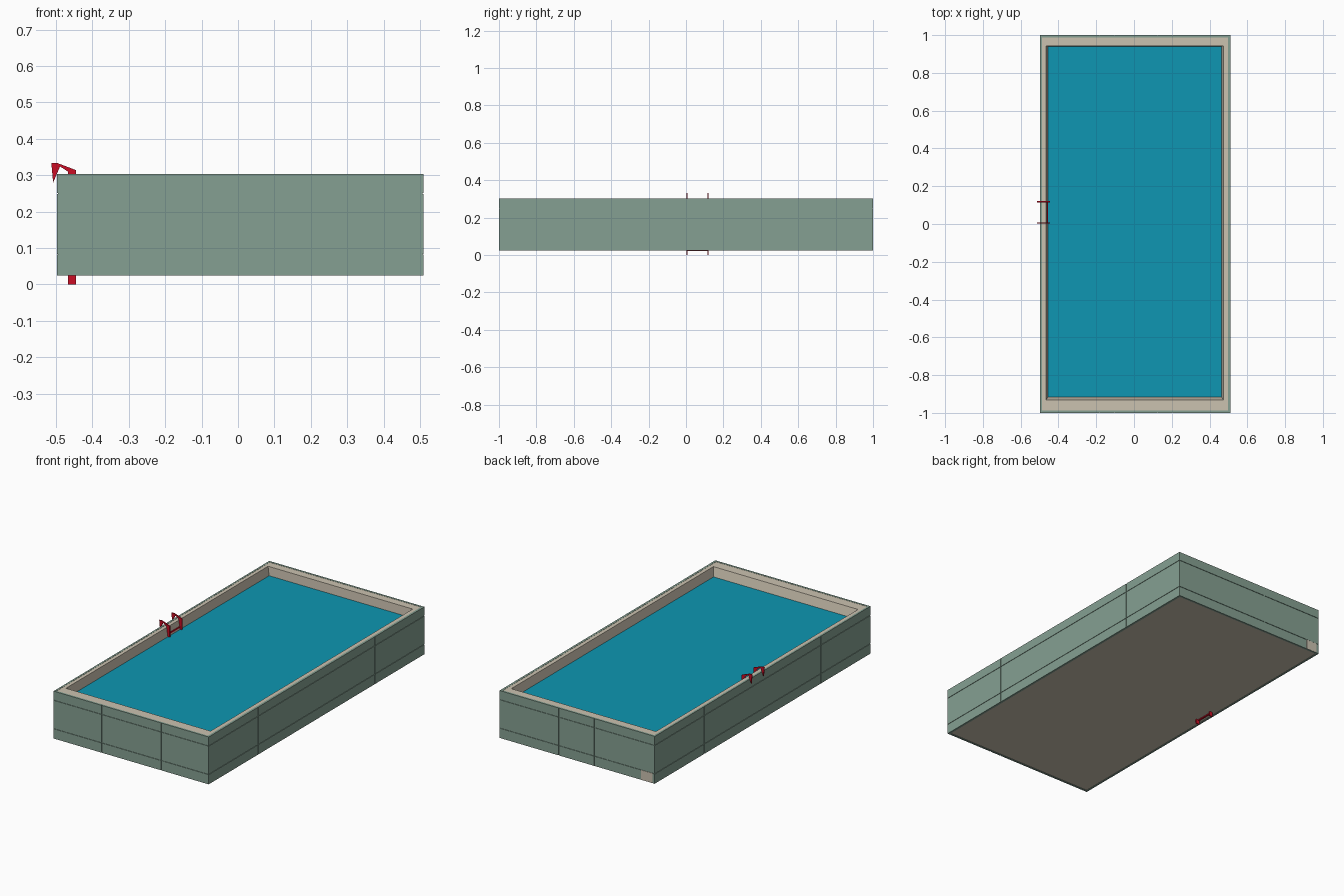
import bpy, bmesh

if "Cube" in bpy.data.objects:
    bpy.data.objects.remove(bpy.data.objects["Cube"])

def material(name, rgb):
    m = bpy.data.materials.new(name)
    m.diffuse_color = (*rgb, 1)
    m.use_nodes = True
    m.node_tree.nodes["Principled BSDF"].inputs["Base Color"].default_value = m.diffuse_color
    return m

GREEN = material("sage green", (0.235, 0.352, 0.288))
BEIGE = material("warm beige", (0.600, 0.540, 0.435))
WATER = material("water blue", (0.0044, 0.305, 0.445))
RED = material("ladder red", (0.600, 0.004, 0.018))

def add_box(bm, x0, x1, y0, y1, z0, z1):
    v = [bm.verts.new((x, y, z)) for z in (z0, z1)
         for x, y in ((x0, y0), (x1, y0), (x1, y1), (x0, y1))]
    bm.faces.new(v[3::-1])
    bm.faces.new(v[4:])
    for i in range(4):
        j = (i + 1) % 4
        bm.faces.new((v[i], v[j], v[j + 4], v[i + 4]))

def finish(name, bm, mat):
    bmesh.ops.recalc_face_normals(bm, faces=bm.faces)
    me = bpy.data.meshes.new(name)
    bm.to_mesh(me)
    bm.free()
    me.materials.append(mat)
    ob = bpy.data.objects.new(name, me)
    bpy.context.collection.objects.link(ob)
    return ob

def box(name, mat, *dims):
    bm = bmesh.new()
    add_box(bm, *dims)
    return finish(name, bm, mat)

def frame(name, mat, outer, inner_top, inner_low, z0, z1):
    """Rectangular ring whose inner wall may taper; rects are x0, x1, y0, y1."""
    bm = bmesh.new()
    loops = []
    for (x0, x1, y0, y1), z in ((outer, z0), (outer, z1), (inner_top, z1), (inner_low, z0)):
        loops.append([bm.verts.new((x, y, z))
                      for x, y in ((x0, y0), (x1, y0), (x1, y1), (x0, y1))])
    for k in range(4):
        a, b = loops[k], loops[(k + 1) % 4]
        for i in range(4):
            j = (i + 1) % 4
            bm.faces.new((a[i], a[j], b[j], b[i]))
    return finish(name, bm, mat)

X0, X1, Y0, Y1 = -0.497, 0.510, -1.0, 1.0
Z0, Z1 = 0.025, 0.303
T = 0.003      # panel thickness
G = 0.0012     # half seam width

# Green shell behind the panels
core = (X0 + T, X1 - T, Y0 + T, Y1 - T)
lining = (X0 + 0.011, X1 - 0.013, Y0 + 0.012, Y1 - 0.012)
frame("outer_shell", GREEN, core, lining, lining, Z0, Z1)

# Cladding panels with narrow seams between them
rows = [Z0, 0.083, 0.25, Z1]
end_cols = [X0, -0.184, -0.105, 0.126, 0.202, X1]
side_cols = [Y0, -0.54, 0.54, Y1]

def spans(cuts):
    last = len(cuts) - 2
    for i in range(last + 1):
        yield (cuts[i] + (G if i else 0), cuts[i + 1] - (G if i < last else 0))

bm = bmesh.new()
for z0, z1 in spans(rows):
    for a, b in spans(end_cols):
        add_box(bm, a, b, Y0, Y0 + T, z0, z1)
        add_box(bm, a, b, Y1 - T, Y1, z0, z1)
    for a, b in spans(side_cols):
        a, b = max(a, Y0 + T), min(b, Y1 - T)
        add_box(bm, X0, X0 + T, a, b, z0, z1)
        add_box(bm, X1 - T, X1, a, b, z0, z1)
finish("cladding_panels", bm, GREEN)

# Beige access plate low on the back
box("access_plate", BEIGE, -0.482, -0.410, Y1 - 0.001, Y1 + 0.001, Z0 + 0.001, 0.083)

# Beige basin: coping and tapered inner wall, floor
frame("basin_wall", BEIGE, lining, (-0.465, 0.474, -0.931, 0.943),
      (-0.456, 0.463, -0.917, 0.940), 0.245, Z1 - 0.001)
low = (-0.456, 0.463, -0.917, 0.940)
frame("basin_lower_wall", BEIGE, lining, low, low, 0.029, 0.245)
box("basin_floor", BEIGE, *lining, 0.027, 0.034)

# Water
box("water", WATER, *low, 0.034, 0.25)

# Ladder: two hooked side plates and rungs
profile = [(-0.513, 0.333), (-0.495, 0.333), (-0.445, 0.314), (-0.445, 0.0),
           (-0.467, 0.0), (-0.467, 0.310), (-0.489, 0.324), (-0.508, 0.280)]
for side, y in (("front", 0.005), ("back", 0.118)):
    bm = bmesh.new()
    face = bm.faces.new([bm.verts.new((x, y - 0.003, z)) for x, z in profile])
    ext = bmesh.ops.extrude_face_region(bm, geom=[face])
    bmesh.ops.translate(bm, vec=(0, 0.006, 0),
                        verts=[g for g in ext["geom"] if isinstance(g, bmesh.types.BMVert)])
    finish("ladder_rail_" + side, bm, RED)
for i, z in enumerate((0.022, 0.10, 0.18, 0.26)):
    box(f"ladder_rung_{i + 1}", RED, -0.467, -0.456, 0.005, 0.118, z, z + 0.008)
